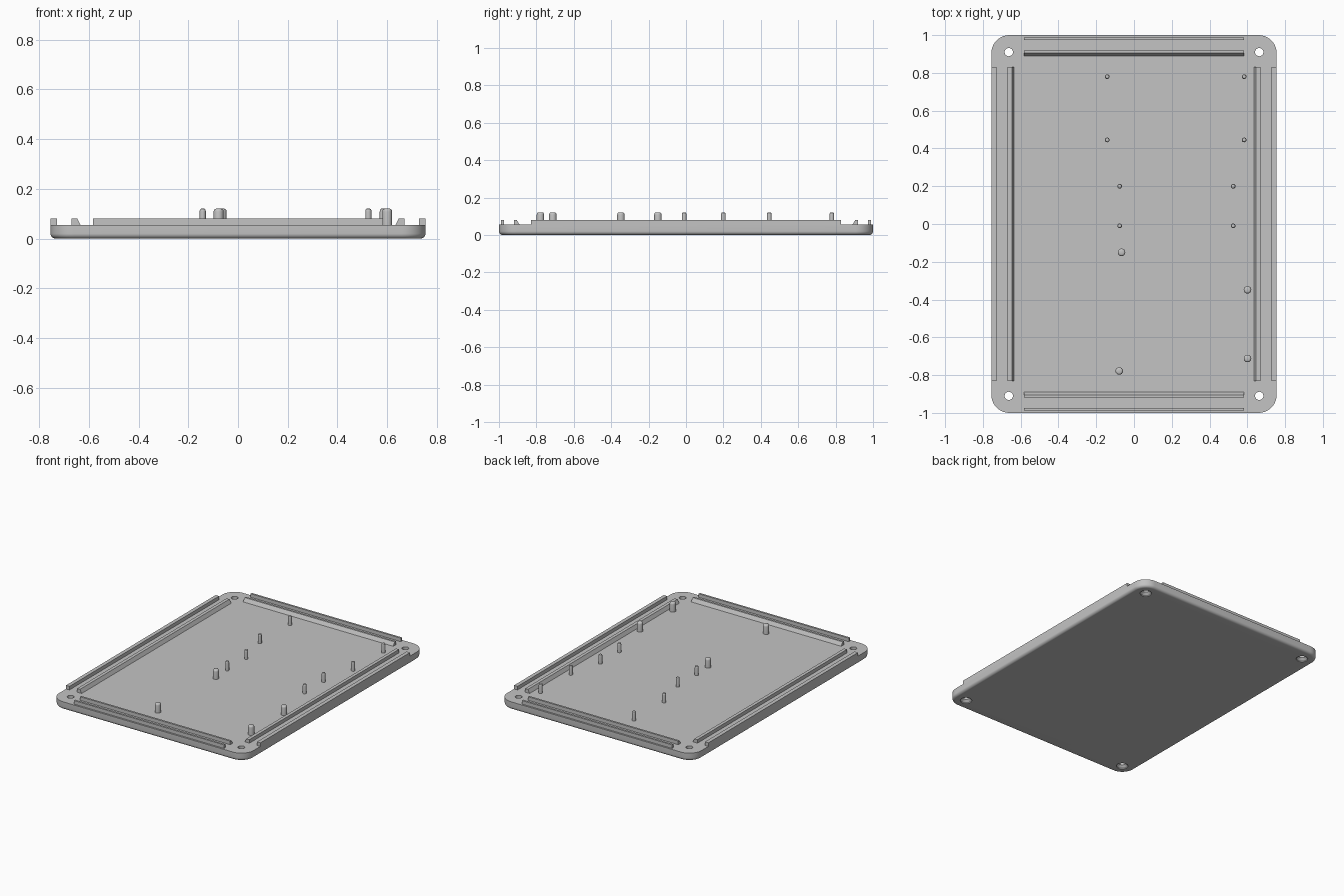
import bpy, bmesh
from math import sin, cos, pi, radians
from mathutils import Vector

cube = bpy.data.objects.get("Cube")
if cube:
    bpy.data.objects.remove(cube, do_unlink=True)

HALF_X, HALF_Y, CORNER = 0.755, 1.0, 0.095
FLOOR, RAIL_TOP, PEG_TOP = 0.055, 0.08, 0.12

grey = bpy.data.materials.new("plain grey")
grey.use_nodes = True
grey.diffuse_color = (0.55, 0.55, 0.55, 1)
grey.node_tree.nodes["Principled BSDF"].inputs["Base Color"].default_value = grey.diffuse_color


def loft(name, rings, smooth=True):
    """Closed solid through a stack of equal-sized point rings."""
    bm = bmesh.new()
    loops = [[bm.verts.new(p) for p in ring] for ring in rings]
    n = len(loops[0])
    for a, b in zip(loops, loops[1:]):
        for i in range(n):
            j = (i + 1) % n
            bm.faces.new((a[i], a[j], b[j], b[i]))
    bm.faces.new(loops[0][::-1])
    bm.faces.new(loops[-1])
    bmesh.ops.recalc_face_normals(bm, faces=bm.faces)
    mesh = bpy.data.meshes.new(name)
    bm.to_mesh(mesh)
    bm.free()
    mesh.materials.append(grey)
    obj = bpy.data.objects.new(name, mesh)
    bpy.context.collection.objects.link(obj)
    if smooth:
        shade(obj)
    return obj


def shade(obj):
    bpy.ops.object.select_all(action='DESELECT')
    obj.select_set(True)
    bpy.context.view_layer.objects.active = obj
    bpy.ops.object.shade_smooth_by_angle(angle=radians(35))


def rounded_rect(inset, z, steps=10):
    r = CORNER - inset
    pts = []
    for k, (sx, sy) in enumerate([(1, 1), (-1, 1), (-1, -1), (1, -1)]):
        cx, cy = sx * (HALF_X - CORNER), sy * (HALF_Y - CORNER)
        for i in range(steps + 1):
            a = (k + i / steps) * pi / 2
            pts.append((cx + r * cos(a), cy + r * sin(a), z))
    return pts


def lathe(name, x, y, profile, sides=24):
    rings = [[(x + r * cos(2 * pi * i / sides), y + r * sin(2 * pi * i / sides), z)
              for i in range(sides)] for r, z in profile]
    return loft(name, rings)


# Base plate with a rounded lower edge
FILLET = 0.02
rings = [rounded_rect(FILLET * (1 - sin(a)), FILLET * (1 - cos(a)))
         for a in (radians(d) for d in range(0, 91, 15))]
plate = loft("base_plate", rings + [rounded_rect(0, FLOOR)])

# Countersunk corner screw holes
for sx in (-1, 1):
    for sy in (-1, 1):
        cutter = lathe("hole_cutter", sx * 0.663, sy * 0.91,
                       [(0.038, -0.02), (0.038, 0.006), (0.022, 0.022), (0.022, 0.1)])
        cutter.hide_render = True
        mod = plate.modifiers.new("hole", 'BOOLEAN')
        mod.operation, mod.solver, mod.object = 'DIFFERENCE', 'EXACT', cutter
        bpy.context.view_layer.objects.active = plate
        bpy.ops.object.modifier_apply(modifier=mod.name)
        bpy.data.objects.remove(cutter, do_unlink=True)
shade(plate)


# Straight rails: section is (distance from centre, z), swept along one edge
def rail(name, outward, half_length, section):
    out = Vector(outward)
    along = Vector((-out.y, out.x, 0))
    ends = [[out * d + along * s + Vector((0, 0, z)) for d, z in section]
            for s in (-half_length, half_length)]
    loft(name, ends, smooth=False)


def section(foot, inner, outer):
    low = FLOOR - 0.005
    return [(foot, low), (foot, FLOOR), (inner, RAIL_TOP), (outer, RAIL_TOP), (outer, low)]


for name, s in (("left", 1), ("right", -1)):
    rail(name + "_outer_rail", (s, 0, 0), 0.83, section(0.728, 0.728, HALF_X))
    rail(name + "_inner_rail", (s, 0, 0), 0.83, section(0.634, 0.647, 0.67))
for name, s in (("back", 1), ("front", -1)):
    rail(name + "_outer_rail", (0, s, 0), 0.583, section(0.974, 0.974, 0.988))
    rail(name + "_inner_rail", (0, s, 0), 0.583, section(0.89, 0.905, 0.919))


# Round-topped mounting pegs
def peg(name, x, y, r):
    dome = [(r * (0.55 + 0.45 * cos(a)), PEG_TOP - 0.012 * (1 - sin(a)))
            for a in (radians(d) for d in (0, 30, 60, 90))]
    lathe(name, x, y, [(r, FLOOR - 0.005)] + dome, 16)


for xs, ys in (((-0.142, 0.583), (0.445, 0.78)), ((-0.076, 0.525), (-0.01, 0.2))):
    for x in xs:
        for y in ys:
            peg("thin_peg", x, y, 0.0125)
for x, y in ((-0.066, -0.15), (0.601, -0.348), (0.601, -0.712), (-0.078, -0.778)):
    peg("thick_peg", x, y, 0.02)
